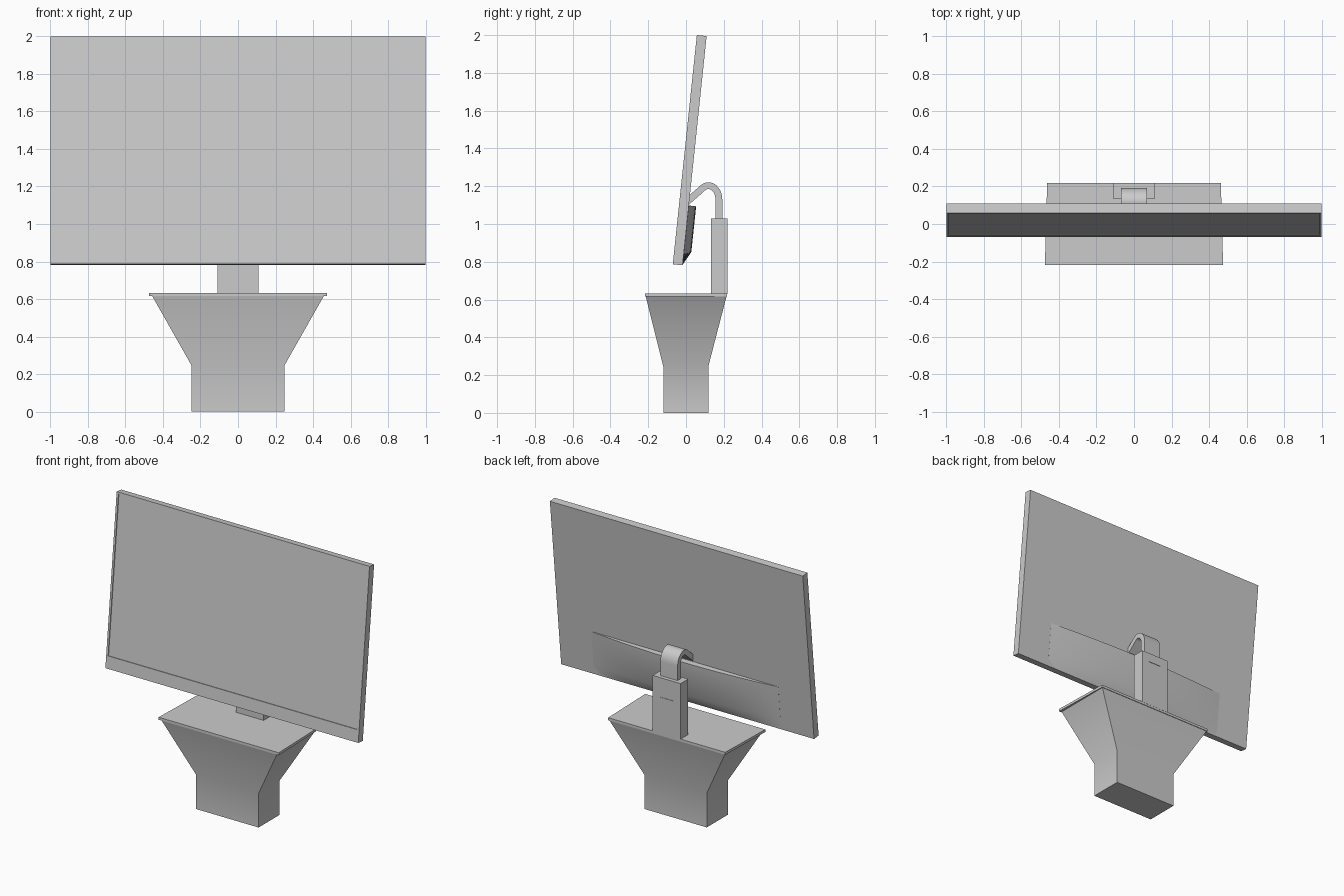
import bpy, bmesh
from math import radians, sin, cos, pi
from mathutils import Matrix

if "Cube" in bpy.data.objects:
    bpy.data.objects.remove(bpy.data.objects["Cube"])

TILT = Matrix.Translation((0, -0.07, 0.787)) @ Matrix.Rotation(radians(-6), 4, 'X')


def finish(name, bm, matrix=None, smooth=True):
    bmesh.ops.recalc_face_normals(bm, faces=bm.faces)
    mesh = bpy.data.meshes.new(name)
    bm.to_mesh(mesh)
    bm.free()
    ob = bpy.data.objects.new(name, mesh)
    bpy.context.collection.objects.link(ob)
    if matrix:
        ob.matrix_world = matrix
    if smooth:
        bpy.ops.object.select_all(action='DESELECT')
        bpy.context.view_layer.objects.active = ob
        ob.select_set(True)
        bpy.ops.object.shade_smooth_by_angle(angle=radians(30))
    return ob


def box(x, y0, y1, z0, z1):
    bm = bmesh.new()
    bmesh.ops.create_cube(bm, size=1)
    for v in bm.verts:
        v.co.x *= 2 * x
        v.co.y = y0 if v.co.y < 0 else y1
        v.co.z = z0 if v.co.z < 0 else z1
    return bm


def recess(bm, side, x, z0, z1, depth):
    """Sink a rectangle into the front (side=-1) or back (side=1) face."""
    face = max(bm.faces, key=lambda f: side * f.calc_center_median().y)
    mid = face.calc_center_median().z
    bmesh.ops.inset_individual(bm, faces=[face], thickness=0.004)
    for v in face.verts:
        v.co.x = x if v.co.x > 0 else -x
        v.co.z = z1 if v.co.z > mid else z0
    new = bmesh.ops.extrude_discrete_faces(bm, faces=[face])['faces'][0]
    for v in new.verts:
        v.co.y -= side * depth


def loft(rings, cap=True):
    """Skin a list of closed rings of points."""
    bm = bmesh.new()
    rows = [[bm.verts.new(p) for p in r] for r in rings]
    n = len(rows[0])
    for a, b in zip(rows, rows[1:]):
        for i in range(n):
            j = (i + 1) % n
            bm.faces.new((a[i], a[j], b[j], b[i]))
    if cap:
        bm.faces.new(rows[0])
        bm.faces.new(rows[-1])
    return bm


def rect(x, y0, y1, z, xb=None):
    xb = x if xb is None else xb
    return [(-x, y0, z), (x, y0, z), (xb, y1, z), (-xb, y1, z)]


# Screen panel with shallow display recess
bm = box(1.0, 0, 0.052, 0, 1.22)
recess(bm, -1, 0.985, 0.088, 1.207, 0.006)
finish("screen_panel", bm, TILT)

# Curved bulge across the lower back of the panel
rings = []
for i in range(33):
    x = 0.74 * (i / 16 - 1)
    d = 0.0385 * (1 - (x / 0.74) ** 2) + 0.0005
    rings.append([(x, 0.051, 0), (x, 0.052 + d, 0.075),
                  (x, 0.052 + d, 0.318), (x, 0.051, 0.318)])
finish("back_bulge", loft(rings), TILT)

# Pedestal block flaring out to the plate
finish("pedestal", loft([rect(0.247, -0.12, 0.118, 0),
                         rect(0.247, -0.12, 0.118, 0.245),
                         rect(0.457, -0.213, 0.214, 0.615)]))

# Base plate, slightly narrower at the back
finish("base_plate", loft([rect(0.475, -0.218, 0.218, 0.615, 0.463),
                           rect(0.475, -0.218, 0.218, 0.633, 0.463)]))

# Column with a shallow port recess on its back
bm = box(0.11, 0.132, 0.219, 0.63, 1.03)
recess(bm, 1, 0.05, 0.89, 0.965, 0.003)
finish("stand_column", bm)

# Hooked arm: rises from the column, bends over and meets the panel
path = [(0.174, 1.02, 1, 0), (0.174, 1.13, 1, 0)]
for i in range(1, 15):
    a = radians(130) * i / 14
    path.append((0.119 + 0.055 * cos(a), 1.13 + 0.073 * sin(a), cos(a), sin(a)))
path.append((0.005, 1.117, -0.68, 0.73))
h = 0.018
rings = [[(-0.068, y + ny * h, z + nz * h), (0.068, y + ny * h, z + nz * h),
          (0.068, y - ny * h, z - nz * h), (-0.068, y - ny * h, z - nz * h)]
         for y, z, ny, nz in path]
finish("stand_arm", loft(rings))
